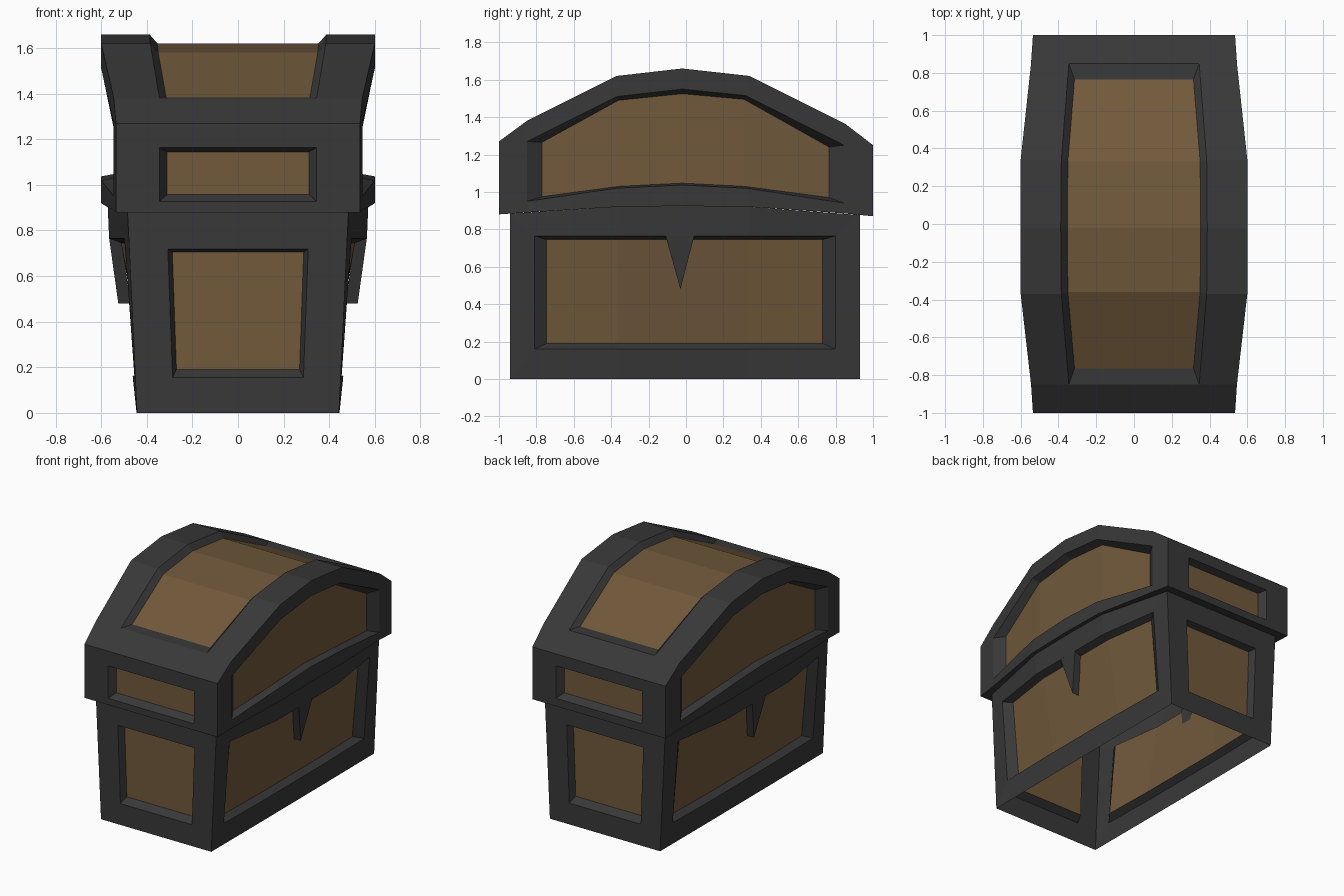
import bpy, bmesh

if "Cube" in bpy.data.objects:
    bpy.data.objects.remove(bpy.data.objects["Cube"])


def material(name, rgb):
    m = bpy.data.materials.new(name)
    m.diffuse_color = (*rgb, 1)
    m.use_nodes = True
    m.node_tree.nodes["Principled BSDF"].inputs["Base Color"].default_value = m.diffuse_color
    return m


IRON = material("dark_iron", (0.04, 0.04, 0.04))
WOOD = material("brown_wood", (0.165, 0.1, 0.044))


def lerp(v, xs, ys):
    if v <= xs[0]:
        return ys[0]
    for i in range(len(xs) - 1):
        if v <= xs[i + 1]:
            return ys[i] + (ys[i + 1] - ys[i]) * (v - xs[i]) / (xs[i + 1] - xs[i])
    return ys[-1]


def face(bm, pts, mat=0):
    bm.faces.new([bm.verts.new(p) for p in pts]).material_index = mat


def framed(bm, outer, hole, inner, ends=True):
    """Iron frame around a recessed wood panel; each argument is a (lower, upper) chain."""
    o, h, n = [list(lo) + list(hi)[::-1] for lo, hi in (outer, hole, inner)]
    k = len(o)
    for i in range(k):
        j = (i + 1) % k
        is_end = i in (k // 2 - 1, k - 1)
        if ends or not is_end:
            face(bm, [o[i], o[j], h[j], h[i]])
        face(bm, [h[i], h[j], n[j], n[i]])
    lo, hi = inner
    for i in range(len(lo) - 1):
        face(bm, [lo[i], lo[i + 1], hi[i + 1], hi[i]], 1)


def finish(bm, name):
    bmesh.ops.remove_doubles(bm, verts=bm.verts, dist=0.0005)
    bmesh.ops.recalc_face_normals(bm, faces=bm.faces)
    me = bpy.data.meshes.new(name)
    bm.to_mesh(me)
    bm.free()
    me.materials.append(IRON)
    me.materials.append(WOOD)
    ob = bpy.data.objects.new(name, me)
    bpy.context.collection.objects.link(ob)
    return ob


# Lid stations along the length: half width, arch height, lower rim height
LY = [-1, -0.85, -0.37, -0.02, 0.34, 0.85, 1]
LX = [0.535, 0.545, 0.6, 0.602, 0.6, 0.545, 0.535]
LT = [1.27, 1.38, 1.62, 1.66, 1.62, 1.365, 1.25]
LB = [0.88, 0.89, 0.92, 0.925, 0.92, 0.885, 0.87]


def rim(y):
    return lerp(y, LY, LB)


def base_x(y, z):
    """Half width of the base: bulges toward the middle and the top."""
    end = 0.443 + 0.047 * z
    mid = lerp(z, [0, 0.17, 0.48, 0.76, 0.9], [0.445, 0.463, 0.525, 0.565, 0.572])
    return end + (mid - end) * lerp(y, [-0.94, -0.37, 0.34, 0.93], [0, 1, 1, 0])


# ---- Base: four framed walls, open underneath
bm = bmesh.new()
BY = [-0.94, -0.37, -0.02, 0.34, 0.93]
HY = [-0.81, -0.37, -0.02, 0.34, 0.80]
IY = [-0.745, -0.36, -0.02, 0.33, 0.73]
for s in (1, -1):
    def chain(ys, z, d=0.0):
        return [(s * (base_x(y, z or rim(y)) - d), y, z or rim(y)) for y in ys]
    floor = [(s * base_x(y, 0), y, 0) for y in BY]
    framed(bm, (floor, chain(BY, None)),
           (chain(HY, 0.16), chain(HY, 0.765)),
           (chain(IY, 0.19, 0.05), chain(IY, 0.745, 0.05)))
for y, d in ((-0.94, 0.05), (0.93, -0.05)):
    def row(yy, z, x):
        return [(-x, yy, z), (x, yy, z)]
    framed(bm, (row(y, 0, base_x(y, 0)), row(y, rim(y), base_x(y, rim(y)))),
           (row(y, 0.155, 0.287), row(y, 0.718, 0.308)),
           (row(y + d, 0.19, 0.27), row(y + d, 0.705, 0.288)))
finish(bm, "chest_base")

# ---- Lid: arched shell with framed sides, ends and top
bm = bmesh.new()
hy = [-0.85, -0.37, -0.02, 0.32, 0.845]
hb, ht = [0.95, 1.02, 1.037, 1.02, 0.94], [1.27, 1.51, 1.55, 1.515, 1.25]
iy = [-0.77, -0.36, -0.02, 0.31, 0.765]
ib, it = [0.975, 1.03, 1.047, 1.03, 0.97], [1.265, 1.49, 1.525, 1.495, 1.24]
for s in (1, -1):
    low = [(s * x, y, z) for x, y, z in zip(LX, LY, LB)]
    top = [(s * x, y, z) for x, y, z in zip(LX, LY, LT)]

    def side(ys, zs, d=0.0):
        return [(s * (lerp(y, LY, LX) - d), y, z) for y, z in zip(ys, zs)]
    hlo, hhi = side(hy, hb), side(hy, ht)
    framed(bm, (low[1:6], top[1:6]), (hlo, hhi),
           (side(iy, ib, 0.055), side(iy, it, 0.055)), ends=False)
    # corner posts
    for a, b, h in ((0, 1, 0), (6, 5, 4)):
        face(bm, [low[a], low[b], hlo[h], hhi[h], top[b], top[a]])
    # ledge under the overhang
    ly2 = [-0.94, -0.85, -0.37, -0.02, 0.34, 0.85, 0.93]
    seat = [(s * base_x(y, rim(y)), y, rim(y)) for y in ly2]
    for i in range(6):
        face(bm, [low[i], low[i + 1], seat[i + 1], seat[i]])

# arched top
TX = [0.345, 0.385, 0.388, 0.385, 0.345]
PX = [0.315, 0.35, 0.353, 0.35, 0.315]
outer = [[(s * x, y, z) for x, y, z in zip(LX, LY, LT)] for s in (-1, 1)]
hole = [[(s * x, y, z) for x, y, z in zip(TX, LY[1:6], LT[1:6])] for s in (-1, 1)]
py = [-0.765, -0.36, -0.02, 0.33, 0.765]
panel = [[(s * x, y, lerp(y, LY, LT) - 0.04) for x, y in zip(PX, py)] for s in (-1, 1)]
framed(bm, (outer[0][1:6], outer[1][1:6]), hole, panel, ends=False)
for a, b, h in ((0, 1, 0), (6, 5, 4)):
    face(bm, [outer[0][a], outer[0][b], hole[0][h], hole[1][h], outer[1][b], outer[1][a]])

# lid ends
for y, d, k, yb in ((-1, 0.05, 0, -0.94), (1, -0.05, 6, 0.93)):
    def row(yy, z, x):
        return [(-x, yy, z), (x, yy, z)]
    framed(bm, (row(y, LB[k], LX[k]), row(y, LT[k], LX[k])),
           (row(y, 0.927, 0.345), row(y, 1.163, 0.345)),
           (row(y + d, 0.957, 0.312), row(y + d, 1.145, 0.312)))
    xs = base_x(yb, rim(yb))
    face(bm, row(y, LB[k], LX[k]) + row(yb, rim(yb), xs)[::-1])
finish(bm, "chest_lid")

# ---- Pointed clasps hanging from the top rail on both long sides
for s, name in ((1, "clasp_right"), (-1, "clasp_left")):
    bm = bmesh.new()
    tri = [(-0.11, 0.768), (0.045, 0.768), (-0.03, 0.48)]
    front = [(s * base_x(y, z), y, z) for y, z in tri]
    back = [(s * (base_x(y, z) - 0.053), y, z) for y, z in tri]
    face(bm, front)
    face(bm, back)
    for i in range(3):
        j = (i + 1) % 3
        face(bm, [front[i], front[j], back[j], back[i]])
    finish(bm, name)
